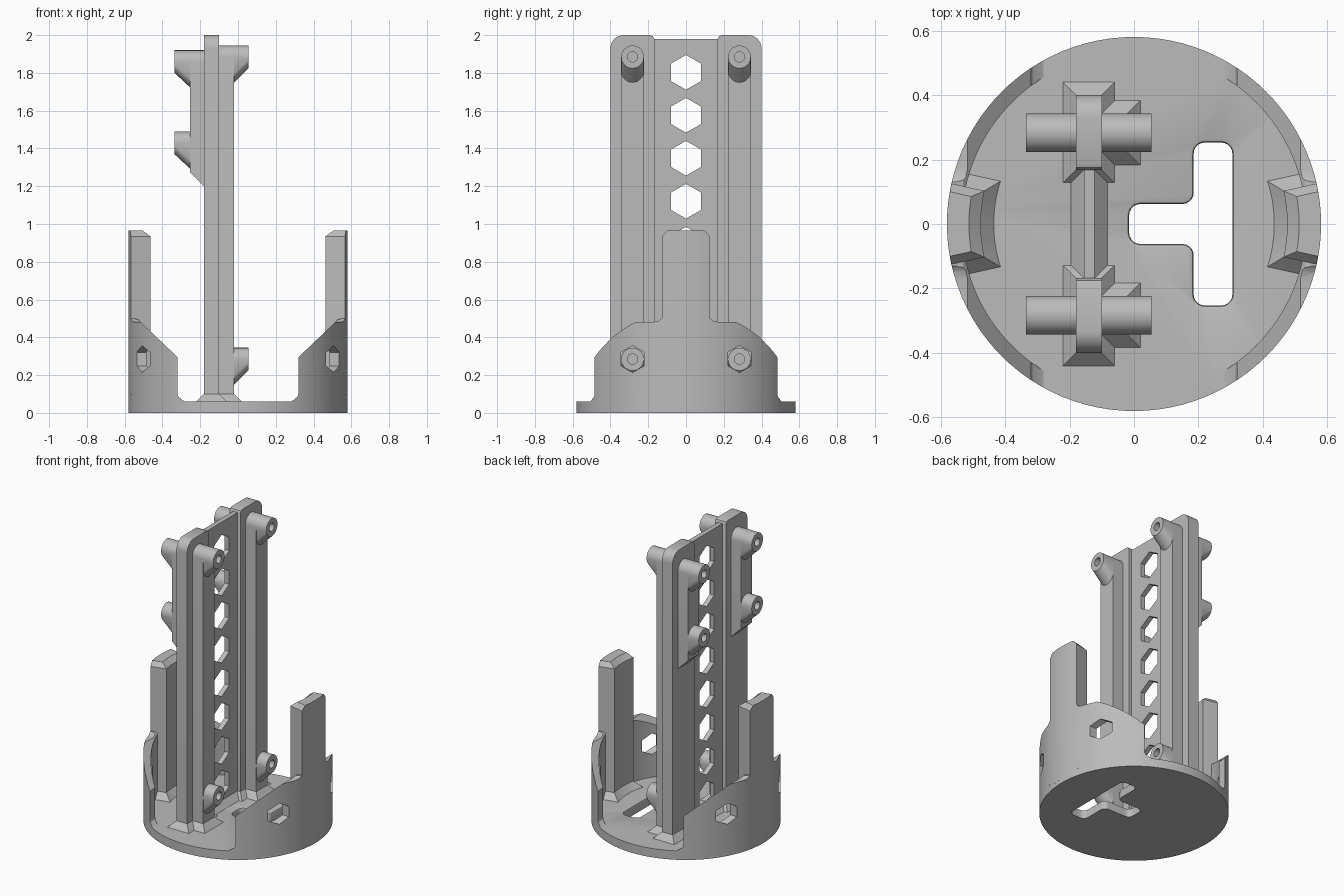
import bpy, bmesh
from math import sin, cos, pi, radians

cube = bpy.data.objects.get("Cube")
if cube:
    bpy.data.objects.remove(cube, do_unlink=True)

grey = bpy.data.materials.new("plain_grey")
grey.use_nodes = True
grey.diffuse_color = (0.5, 0.5, 0.5, 1)
grey.node_tree.nodes["Principled BSDF"].inputs["Base Color"].default_value = (0.5, 0.5, 0.5, 1)


def finish(name, bm):
    bmesh.ops.recalc_face_normals(bm, faces=bm.faces)
    mesh = bpy.data.meshes.new(name)
    bm.to_mesh(mesh)
    bm.free()
    obj = bpy.data.objects.new(name, mesh)
    bpy.context.collection.objects.link(obj)
    mesh.materials.append(grey)
    return obj


def loft(name, rings):
    """Closed solid through rings of equal point count."""
    bm = bmesh.new()
    loops = [[bm.verts.new(p) for p in ring] for ring in rings]
    n = len(loops[0])
    for a, b in zip(loops, loops[1:]):
        for i in range(n):
            j = (i + 1) % n
            bm.faces.new((a[i], a[j], b[j], b[i]))
    bm.faces.new(loops[0][::-1])
    bm.faces.new(loops[-1])
    return finish(name, bm)


def prism(name, pts, axis, lo, hi):
    """Extrude a 2D outline along one axis."""
    def place(p, d):
        c = list(p)
        c.insert("xyz".index(axis), d)
        return c
    return loft(name, [[place(p, d) for p in pts] for d in (lo, hi)])


def circle(cx, cy, r, n, start=0.0):
    return [(cx + r * cos(start + 2 * pi * i / n), cy + r * sin(start + 2 * pi * i / n)) for i in range(n)]


def rect(x0, x1, y0, y1, z, grow=0.0):
    return [(x0 - grow, y0 - grow, z), (x1 + grow, y0 - grow, z),
            (x1 + grow, y1 + grow, z), (x0 - grow, y1 + grow, z)]


def combine(obj, tool, op="DIFFERENCE"):
    tool.hide_render = True
    mod = obj.modifiers.new("cut", "BOOLEAN")
    mod.operation, mod.object, mod.solver = op, tool, "EXACT"
    bpy.context.view_layer.update()
    result = bpy.data.meshes.new_from_object(obj.evaluated_get(bpy.context.evaluated_depsgraph_get()))
    obj.modifiers.clear()
    obj.data = result
    bpy.data.objects.remove(tool, do_unlink=True)


def edit_bevel(obj, test, width, segments):
    bm = bmesh.new()
    bm.from_mesh(obj.data)
    edges = [e for e in bm.edges if test(e.verts[0].co, e.verts[1].co)]
    bmesh.ops.bevel(bm, geom=edges, offset=width, segments=segments, profile=0.5, affect="EDGES")
    bm.to_mesh(obj.data)
    bm.free()


R, FLOOR = 0.58, 0.06

# Base disc with a rounded T-shaped opening
base = prism("base_disc", circle(0, 0, R, 96), "z", 0, FLOOR)
half_t = [(-0.015, 0.062), (0.185, 0.062), (0.185, 0.253), (0.305, 0.253)]
slot = prism("slot_cutter", half_t + [(x, -y) for x, y in half_t[::-1]], "z", -0.1, 0.2)
edit_bevel(slot, lambda a, b: abs(a.z - b.z) > 0.1, 0.035, 5)
combine(base, slot)
edit_bevel(base, lambda a, b: min(a.z, b.z) > FLOOR - 0.001
           and max(a.xy.length, b.xy.length) < 0.45, 0.01, 2)

# Curved side walls, trimmed by a sloping side profile and a stepped top
for side, s in (("left", 1), ("right", -1)):
    wall = prism(side + "_wall", circle(0, 0, R, 96), "z", 0.03, 0.6)
    combine(wall, prism("bore", circle(0, 0, 0.534, 96), "z", -0.1, 0.8))
    slope = [(0.28, 0), (0.28, FLOOR), (0.29, 0.065), (0.315, 0.085), (0.32, 0.1),
             (0.32, 0.295), (0.53, 0.495), (0.7, 0.53), (0.7, 0)]
    combine(wall, prism("slope", [(s * x, z) for x, z in slope], "y", -0.8, 0.8), "INTERSECT")
    step = [(0.125, 0.525), (0.13, 0.5), (0.145, 0.487), (0.17, 0.482), (0.7, 0.482), (0.7, 0)]
    combine(wall, prism("step", step + [(-y, z) for y, z in step[::-1]], "x", -0.8, 0.8), "INTERSECT")
    for y in (-0.283, 0.283):
        combine(wall, prism("hex", circle(y, 0.285, 0.071, 6, pi / 2), "x", s * 0.35, s * 0.8))

    # Upright post with a flared foot and chamfered top
    def post_ring(z, r_in, grow):
        ring = []
        for r, way in ((R, 1), (r_in, -1)):
            half = radians(12.5) + grow / r
            for i in range(-6, 7):
                a = way * half * i / 6
                ring.append((s * r * cos(a), r * sin(a), z))
        return ring
    loft(side + "_post", [post_ring(0.03, 0.475, 0), post_ring(0.935, 0.475, 0),
                          post_ring(0.965, 0.512, -0.026)])
    loft(side + "_post_foot", [post_ring(0.05, 0.435, 0.04), post_ring(FLOOR, 0.435, 0.04),
                               post_ring(0.1, 0.475, 0)])

# Central web with a row of hexagonal holes
web = prism("web_plate", [(-0.155, -0.18), (-0.122, -0.18), (-0.122, 0.18), (-0.155, 0.18)], "z", 0.03, 1.98)
for k in range(8):
    combine(web, prism("hex", circle(0, 1.803 - 0.2275 * k, 0.092, 6, pi / 2), "x", -0.4, 0.2))


def foot(name, x0, x1, y0, y1):
    loft(name, [rect(x0, x1, y0, y1, FLOOR - 0.01, 0.04), rect(x0, x1, y0, y1, FLOOR, 0.04),
                rect(x0, x1, y0, y1, 0.1)])


foot("web_foot", -0.155, -0.122, -0.18, 0.18)


def slot_ring(x, y, z_top, z_low, round_low=True, r=0.06):
    """Ring with a round top and a round or flat bottom."""
    n = 14
    top = [(x, y + r * cos(pi * i / n), z_top + r * sin(pi * i / n)) for i in range(n + 1)]
    low = [(x, y - r * cos(pi * i / n), z_low - (r * sin(pi * i / n) if round_low else 0))
           for i in range(1 if round_low else 0, n if round_low else n + 1)]
    return top + low


def boss(name, root, tip, y, z):
    """Round screw boss with a sloping gusset below and a screw hole."""
    d = 1 if tip > root else -1
    part = loft(name, [slot_ring(root - d * 0.01, y, z, z - 0.085), slot_ring(tip, y, z, z - 0.001)])
    combine(part, prism("drill", circle(y, z, 0.027, 24), "x", tip - d * 0.075, tip + d * 0.05))


# Twin columns, each with a front rail, a rear pad and screw bosses
for side, s in (("back", 1), ("front", -1)):
    corner = [(0.33 + 0.07 * cos(pi / 2 * i / 8), 1.93 + 0.07 * sin(pi / 2 * i / 8)) for i in range(9)]
    outline = [(0.168, 0.03), (0.4, 0.03)] + corner + [(0.19, 2.0), (0.175, 1.994), (0.168, 1.98)]
    prism(side + "_column", [(s * y, z) for y, z in outline], "x", -0.18, -0.1)
    y = s * 0.283
    loft(side + "_rail", [slot_ring(x, y, 1.885, 0.03, False) for x in (-0.11, -0.02)])
    loft(side + "_pad", [slot_ring(x, y, 1.86, z, False) for x, z in ((-0.17, 1.19), (-0.255, 1.275))])
    ys = sorted((s * 0.168, s * 0.4))
    foot(side + "_column_foot", -0.18, -0.1, *ys)
    foot(side + "_rail_foot", -0.11, -0.02, y - 0.06, y + 0.06)
    for label, root, tip, z in (("upper_left", -0.02, 0.055, 1.885), ("lower_left", -0.02, 0.055, 0.285),
                                ("upper_right", -0.255, -0.335, 1.86), ("lower_right", -0.255, -0.335, 1.43)):
        boss(side + "_" + label + "_boss", root, tip, y, z)

# Smooth the curved surfaces and keep hard edges
bpy.ops.object.select_all(action="DESELECT")
parts = [o for o in bpy.context.collection.objects if o.type == "MESH"]
for o in parts:
    o.select_set(True)
bpy.context.view_layer.objects.active = parts[0]
bpy.ops.object.shade_smooth_by_angle(angle=radians(30))
